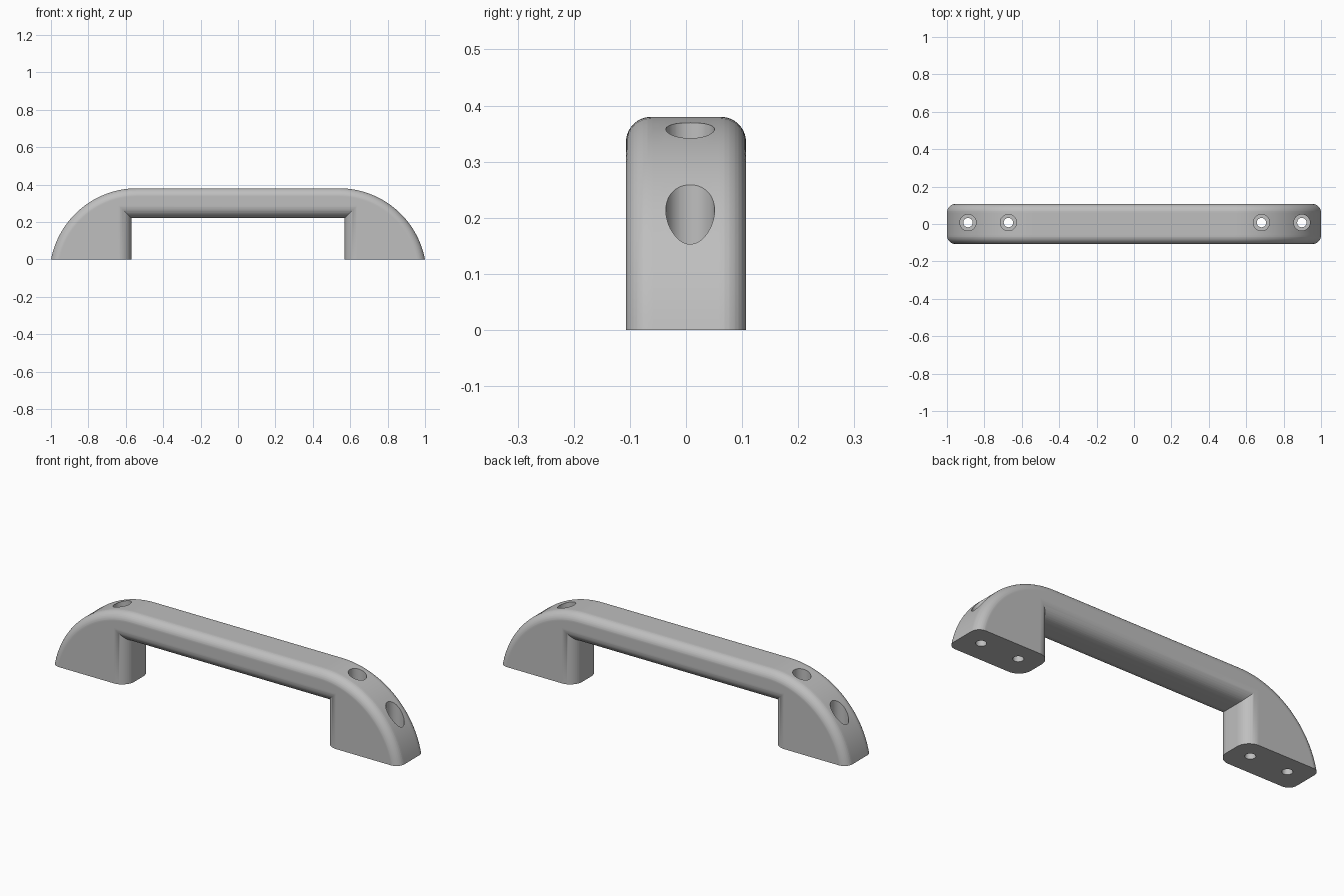
import bpy, bmesh, math

cube = bpy.data.objects.get("Cube")
if cube:
    bpy.data.objects.remove(cube, do_unlink=True)

HALF_W, HEIGHT = 0.107, 0.38
LEG_X, BAR_Z = 0.57, 0.22           # inner leg face, underside of the bar
ARC_X, ARC_R = 0.54, 0.468          # end arcs
ARC_Z = HEIGHT - ARC_R
OUTER_ROUND, INNER_ROUND = 0.045, 0.07
STEPS = 24

grey = bpy.data.materials.new("plain grey")
grey.use_nodes = True
colour = (0.52, 0.52, 0.52, 1)
grey.diffuse_color = colour
bsdf = grey.node_tree.nodes["Principled BSDF"]
bsdf.inputs["Base Color"].default_value = colour
bsdf.inputs["Roughness"].default_value = 0.5


def inset(depth, radius):
    """How far a quarter-round edge pulls in at a depth from the side."""
    if depth >= radius:
        return 0.0
    return radius - math.sqrt(max(radius ** 2 - (radius - depth) ** 2, 0))


def outline(depth):
    """Side outline of the handle at a depth from its flat side."""
    a, b = inset(depth, OUTER_ROUND), inset(depth, INNER_ROUND)
    r = ARC_R - a
    start = math.asin(-ARC_Z / r)
    arc = []
    for i in range(STEPS + 1):
        t = start + (math.pi / 2 - start) * i / STEPS
        arc.append((ARC_X + r * math.cos(t), ARC_Z + r * math.sin(t)))
    half = [(LEG_X + b, BAR_Z + b), (LEG_X + b, 0)] + arc
    return half + [(-x, z) for x, z in reversed(half)]


# Depths that sample both edge rounds evenly
depths = {round(r * (1 - math.cos(math.pi / 2 * i / 10)), 5)
          for r in (OUTER_ROUND, INNER_ROUND) for i in range(11)}
depths = sorted(depths)
layers = [(-HALF_W + d, d) for d in depths] + [(HALF_W - d, d) for d in reversed(depths)]

# Handle body: outlines lofted from front to back
bm = bmesh.new()
rings = [[bm.verts.new((x, y, z)) for x, z in outline(d)] for y, d in layers]
for r1, r2 in zip(rings, rings[1:]):
    for i in range(len(r1)):
        j = (i + 1) % len(r1)
        bm.faces.new((r1[i], r1[j], r2[j], r2[i]))
bm.faces.new(rings[0])
bm.faces.new(rings[-1])
bmesh.ops.recalc_face_normals(bm, faces=bm.faces)
mesh = bpy.data.meshes.new("handle")
bm.to_mesh(mesh)
bm.free()
mesh.materials.append(grey)
handle = bpy.data.objects.new("handle", mesh)
bpy.context.collection.objects.link(handle)
bpy.context.view_layer.objects.active = handle


def drill(name, radius, bottom, top):
    """Cut four vertical holes of one radius through the legs."""
    cb = bmesh.new()
    for x in (-0.8925, -0.6765, 0.6765, 0.8925):
        made = bmesh.ops.create_cone(cb, cap_ends=True, segments=40, radius1=radius,
                                     radius2=radius, depth=top - bottom)
        bmesh.ops.translate(cb, verts=made["verts"],
                            vec=(x + 0.005, 0.0075, (top + bottom) / 2))
    cm = bpy.data.meshes.new(name)
    cb.to_mesh(cm)
    cb.free()
    cm.materials.append(grey)
    cutter = bpy.data.objects.new(name, cm)
    cutter.hide_render = True
    bpy.context.collection.objects.link(cutter)
    mod = handle.modifiers.new(name, "BOOLEAN")
    mod.operation, mod.solver, mod.object = "DIFFERENCE", "EXACT", cutter
    bpy.ops.object.modifier_apply(modifier=name)
    bpy.data.objects.remove(cutter, do_unlink=True)


# Screw head recesses, then the narrower through holes
bpy.ops.object.select_all(action="DESELECT")
handle.select_set(True)
drill("screw_recess", 0.0435, 0.1, 0.6)
drill("screw_hole", 0.025, -0.1, 0.5)

# Smooth rounds with crisp rims and flat sides
bpy.ops.object.shade_smooth_by_angle(angle=math.radians(30))
normals = handle.modifiers.new("flat sides", "WEIGHTED_NORMAL")
normals.keep_sharp = True
